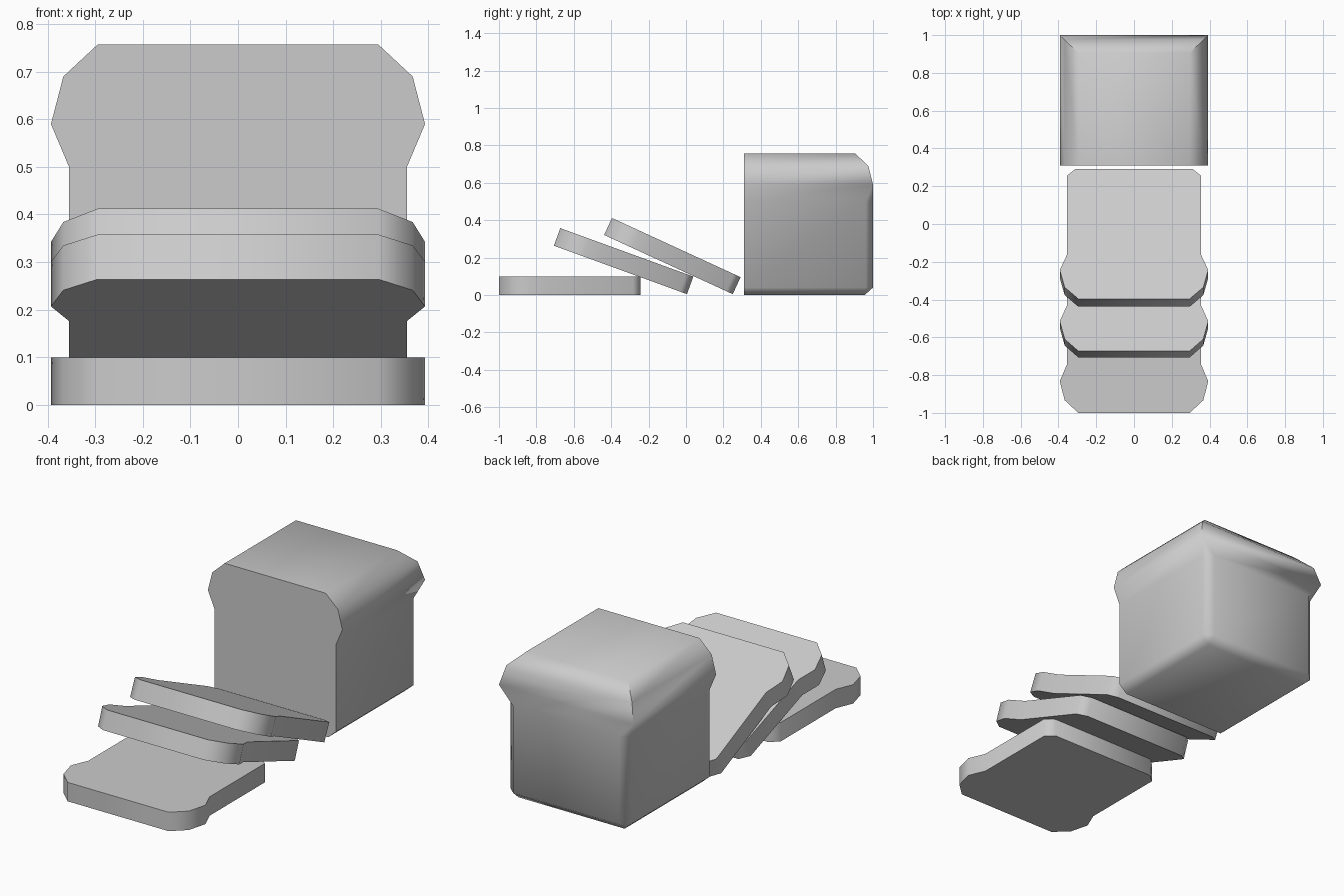
import bpy, bmesh, math
from mathutils import Matrix

cube = bpy.data.objects.get("Cube")
if cube:
    bpy.data.objects.remove(cube, do_unlink=True)

# One plain grey for everything
grey = bpy.data.materials.new("plain_grey")
grey.use_nodes = True
COLOUR = (0.6, 0.6, 0.6, 1)
grey.diffuse_color = COLOUR
grey.node_tree.nodes["Principled BSDF"].inputs["Base Color"].default_value = COLOUR

# Bread outline, right half: (half width, height)
OUTLINE = [(0.31, 0), (0.355, 0.04), (0.355, 0.50), (0.393, 0.59), (0.367, 0.69), (0.295, 0.757)]
THICK = 0.1


def finish(name, bm):
    bmesh.ops.remove_doubles(bm, verts=bm.verts, dist=0.0005)
    bmesh.ops.recalc_face_normals(bm, faces=bm.faces)
    mesh = bpy.data.meshes.new(name)
    bm.to_mesh(mesh)
    bm.free()
    obj = bpy.data.objects.new(name, mesh)
    bpy.context.collection.objects.link(obj)
    mesh.materials.append(grey)
    bpy.ops.object.select_all(action='DESELECT')
    obj.select_set(True)
    bpy.context.view_layer.objects.active = obj
    bpy.ops.object.shade_smooth_by_angle(angle=math.radians(55))
    return obj


# Slice: outline lying down with the crown toward -y, thickened, then tilted
def bread_slice(name, foot_y, foot_z, tilt):
    bm = bmesh.new()
    loop = OUTLINE + [(-x, h) for x, h in reversed(OUTLINE)]
    face = bm.faces.new([bm.verts.new((x, -h, 0)) for x, h in loop])
    top = bmesh.ops.extrude_face_region(bm, geom=[face])["geom"]
    bmesh.ops.translate(bm, vec=(0, 0, THICK), verts=[v for v in top if isinstance(v, bmesh.types.BMVert)])
    bm.transform(Matrix.Translation((0, foot_y, foot_z)) @ Matrix.Rotation(-math.radians(tilt), 4, 'X'))
    return finish(name, bm)


bread_slice("flat_slice", -0.243, 0, 0)
bread_slice("middle_slice", 0.005, 0.005, 20)
bread_slice("upper_slice", 0.25, 0.005, 24.7)

# Loaf: stacked rings, cut flat at the front, with a chamfered back corner below the crown
FRONT = 0.31
SIDE_END = [0.955, 0.96, 0.96, 1.0, 0.975, 0.905]   # where each side stops
BACK = [0.955, 1.0, 1.0, 1.0, 0.975, 0.905]         # back plane
bm = bmesh.new()
rings = []
for i, (x, z) in enumerate(OUTLINE):
    chamfered = BACK[i] > SIDE_END[i]
    back_x = 0.31 if chamfered else x
    half = [(x, FRONT), (x, SIDE_END[i]), (back_x, BACK[i])]
    points = half + [(-px, py) for px, py in reversed(half)]
    rings.append([bm.verts.new((px, py, z)) for px, py in points])
for low, high in zip(rings, rings[1:]):
    for a in range(5):
        bm.faces.new((low[a], low[a + 1], high[a + 1], high[a]))
bm.faces.new(rings[0])
bm.faces.new(rings[-1])
bm.faces.new([r[0] for r in rings] + [r[-1] for r in reversed(rings)])
finish("loaf", bm)
